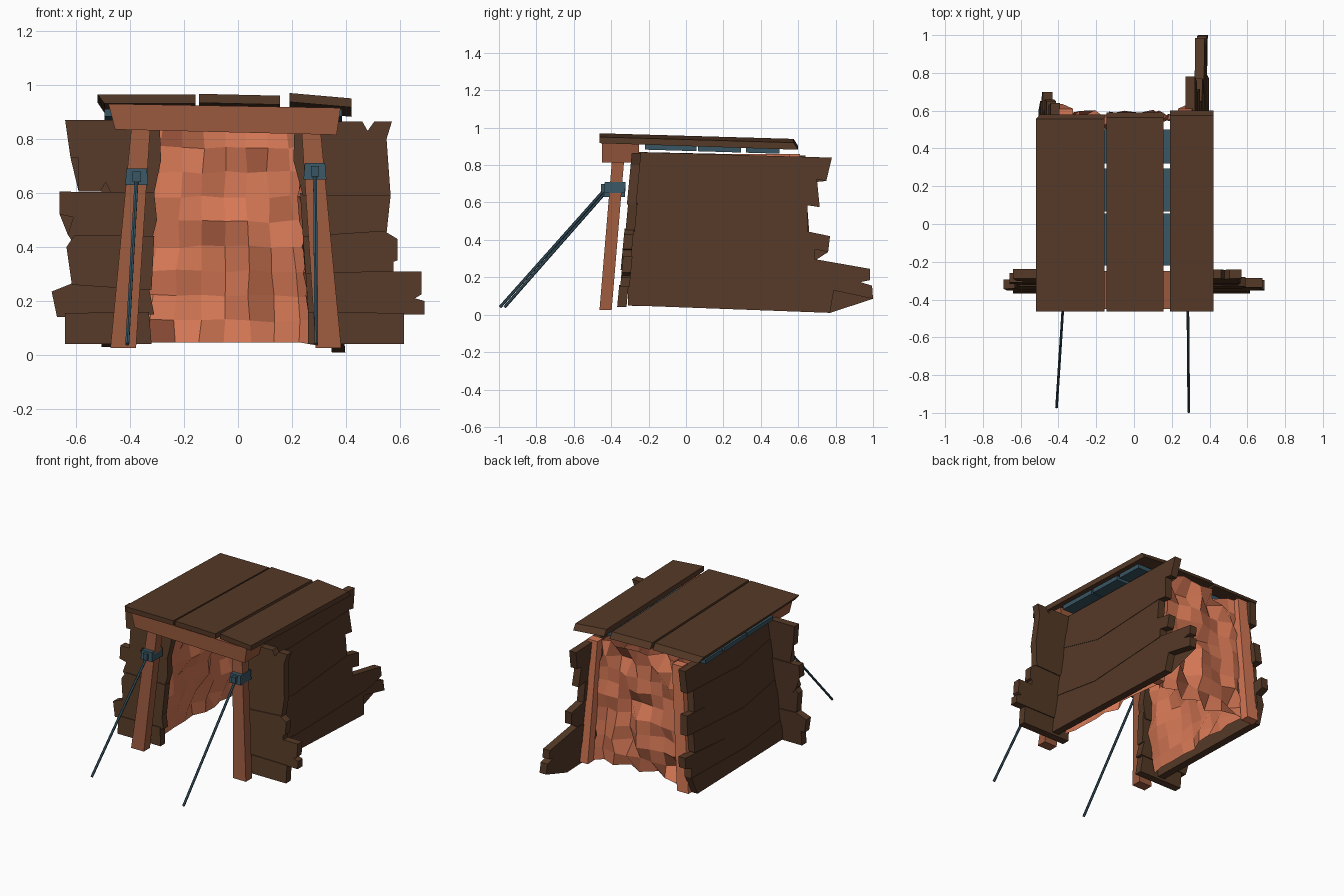
import bpy, bmesh, random
from mathutils import Vector

if "Cube" in bpy.data.objects:
    bpy.data.objects.remove(bpy.data.objects["Cube"])

random.seed(4)


def material(name, rgb):
    m = bpy.data.materials.new(name)
    m.diffuse_color = (*rgb, 1)
    m.use_nodes = True
    m.node_tree.nodes["Principled BSDF"].inputs["Base Color"].default_value = m.diffuse_color
    return m


DARK = material("dark_wood", (0.090, 0.041, 0.020))
WOOD = material("red_wood", (0.32, 0.10, 0.048))
ROCK = material("orange_rock", (0.66, 0.185, 0.09))
STEEL = material("blue_metal", (0.04, 0.092, 0.125))


def finish(bm, name, mat):
    bmesh.ops.recalc_face_normals(bm, faces=bm.faces)
    me = bpy.data.meshes.new(name)
    bm.to_mesh(me)
    bm.free()
    me.materials.append(mat)
    ob = bpy.data.objects.new(name, me)
    bpy.context.collection.objects.link(ob)
    return ob


def slab(name, outline, place, depth, mat):
    """Flat outline (u, v) given thickness; place(u, v, w) returns xyz."""
    bm = bmesh.new()
    a = [bm.verts.new(place(u, v, 0)) for u, v in outline]
    b = [bm.verts.new(place(u, v, depth)) for u, v in outline]
    n = len(a)
    bm.faces.new(a)
    bm.faces.new(b[::-1])
    for i in range(n):
        bm.faces.new((a[i], b[i], b[(i + 1) % n], a[(i + 1) % n]))
    bmesh.ops.triangulate(bm, faces=[f for f in bm.faces if len(f.verts) > 4])
    return finish(bm, name, mat)


def beam(name, p0, p1, s0, s1, mat):
    """Tapered upright with level rectangular ends."""
    bm = bmesh.new()
    rings = []
    for p, s in ((p0, s0), (p1, s1)):
        rings.append([bm.verts.new((p[0] + i * s[0] / 2, p[1] + j * s[1] / 2, p[2]))
                      for i, j in ((-1, -1), (1, -1), (1, 1), (-1, 1))])
    a, b = rings
    bm.faces.new(a)
    bm.faces.new(b)
    for i in range(4):
        k = (i + 1) % 4
        bm.faces.new((a[i], a[k], b[k], b[i]))
    return finish(bm, name, mat)


def rod(name, p0, p1, r, mat):
    p0, p1 = Vector(p0), Vector(p1)
    d = p1 - p0
    bm = bmesh.new()
    bmesh.ops.create_cone(bm, cap_ends=True, segments=6, radius1=r, radius2=r, depth=d.length)
    bm.transform(d.to_track_quat('Z', 'Y').to_matrix().to_4x4())
    bmesh.ops.translate(bm, verts=bm.verts, vec=(p0 + p1) / 2)
    return finish(bm, name, mat)


# Front wall planks, leaning back
def front(off):
    return lambda u, v, w: (u, -0.372 + 0.095 * v + w + off, v)


front_left = [
    [(-.64, .87), (-.29, .87), (-.285, .72), (-.31, .60), (-.47, .60), (-.49, .64), (-.51, .605), (-.59, .605), (-.59, .73), (-.62, .73)],
    [(-.66, .605), (-.31, .60), (-.30, .50), (-.325, .40), (-.60, .40), (-.63, .445), (-.61, .51), (-.66, .52)],
    [(-.635, .40), (-.605, .445), (-.31, .44), (-.32, .24), (-.615, .26)],
    [(-.69, .235), (-.615, .265), (-.33, .25), (-.31, .15), (-.67, .14)],
    [(-.64, .155), (-.33, .16), (-.32, .04), (-.64, .04)]]
front_right = [
    [(.57, .865), (.505, .865), (.48, .83), (.46, .865), (.21, .865), (.205, .72), (.24, .59), (.565, .59), (.55, .80)],
    [(.565, .59), (.23, .60), (.24, .44), (.55, .45)],
    [(.59, .43), (.54, .46), (.24, .44), (.25, .30), (.575, .31), (.575, .345), (.59, .35)],
    [(.68, .31), (.25, .31), (.26, .15), (.69, .15), (.69, .20), (.655, .21), (.68, .225)],
    [(.615, .155), (.26, .16), (.26, .04), (.615, .04)]]
for side, group in (("left", front_left), ("right", front_right)):
    for i, o in enumerate(group):
        slab(f"front_wall_plank_{side}_{i}", o, front((i % 2) * .006), .05, DARK)


# Long side wall planks, leaning in at the top
def right_side(off):
    return lambda u, v, w: (0.395 - 0.085 * v + off - w, u, v)


def left_side(off):
    return lambda u, v, w: (-0.505 + 0.075 * v - off + w, u, v)


right_planks = [
    [(-.27, .87), (.78, .84), (.75, .715), (.70, .725), (.70, .71), (.07, .71), (-.28, .75)],
    [(-.28, .75), (.07, .71), (.70, .725), (.715, .575), (.65, .585), (.07, .555), (-.28, .65)],
    [(-.28, .65), (.07, .555), (.65, .585), (.65, .445), (.07, .40), (-.29, .46)],
    [(-.29, .46), (.07, .40), (.65, .445), (.77, .42), (.76, .335), (.69, .35), (.69, .29), (.07, .25), (-.30, .31)],
    [(-.30, .31), (.07, .25), (.70, .295), (.985, .245), (.985, .185), (.83, .155), (.07, .14), (-.31, .18)],
    [(-.31, .18), (.07, .14), (.83, .155), (.93, .175), (.995, .155), (1.0, .085), (.79, .13), (.77, .01), (-.31, .05)]]
left_planks = [
    [(-.27, .87), (.64, .85), (.63, .70), (.07, .68), (-.28, .74)],
    [(-.28, .74), (.07, .68), (.57, .70), (.58, .56), (.07, .53), (-.28, .62)],
    [(-.28, .62), (.07, .53), (.65, .56), (.66, .43), (.07, .40), (-.29, .46)],
    [(-.29, .46), (.07, .40), (.60, .43), (.60, .30), (.07, .26), (-.30, .31)],
    [(-.30, .31), (.07, .26), (.70, .30), (.70, .23), (.64, .21), (.65, .15), (.07, .14), (-.31, .18)],
    [(-.31, .18), (.07, .14), (.65, .15), (.60, .03), (-.31, .05)]]
for side, group, put in (("right", right_planks, right_side), ("left", left_planks, left_side)):
    for i, o in enumerate(group):
        slab(f"side_wall_plank_{side}_{i}", o, put((i % 2) * .003), .05, DARK)


# Roof planks, sloping down to the back, tilted a little sideways
def roof(x0, x1, tilt, inset):
    def place(u, v, w):
        t = w / (x1 - x0)
        low = v < .9375 and t == 0
        return (x0 + w + (inset if low else 0), u, v + tilt[0] + (tilt[1] - tilt[0]) * t)
    return place


for i, (x0, x1, back, tilt, inset) in enumerate(((-.52, -.157, .555, (-.005, -.005), .025),
                                                 (-.145, .155, .565, (-.003, -.01), 0),
                                                 (.19, .42, .575, (0, -.02), 0))):
    prof = [(-.463, .97), (back, .94), (back + .025, .902), (-.463, .937)]
    slab(f"roof_plank_{i}", prof, roof(x0, x1, tilt, inset), x1 - x0, DARK)

# Metal sheets beneath the roof
for i, (y0, y1) in enumerate(((-.22, .055), (.065, .295), (.32, .50))):
    z0, z1 = .904 - .03 * y0, .904 - .03 * y1
    slab(f"roof_sheet_{i}", [(y0, z0), (y1, z1), (y1, z1 - .028), (y0, z0 - .028)],
         lambda u, v, w: (-.495 + w, u, v), .88, STEEL)

# Lintel
slab("lintel", [(-.48, .93), (.38, .915), (.365, .815), (-.455, .835)],
     lambda u, v, w: (u, -.45 + w, v), .20, WOOD)

# Front posts, with metal collar, hook and ground stay; back posts
for side, s, cx, foot, zc in (("left", -1, -.045, (-.41, -.97, .04), .66),
                              ("right", 1, -.045, (.29, -.995, .04), .68)):
    beam(f"front_post_{side}", (cx + s * .38, -.43, .025), (cx + s * .315, -.362, .84),
         (.095, .065), (.07, .065), WOOD)
    xc = cx + s * .33
    beam(f"post_collar_{side}", (xc, -.383, zc - .03), (xc, -.379, zc + .03),
         (.085, .115), (.075, .11), STEEL)
    beam(f"stay_hook_{side}", (xc, -.44, zc - .02), (xc, -.44, zc + .02), (.03, .03), (.03, .03), STEEL)
    rod(f"ground_stay_{side}", (xc, -.425, zc), foot, .008, STEEL)
    beam(f"back_post_{side}", (cx + s * .375, .605, .03), (cx + s * .315, .58, .86),
         (.085, .06), (.075, .06), ROCK)

# Faceted rock lining: left wall, back wall, right wall in one strip
NS, NB, NZ = 9, 8, 9
path = [(-1, -.29 + .84 * i / NS) for i in range(NS)]
path += [(-1 + 2 * i / NB, .575) for i in range(NB + 1)]
path += [(1, -.29 + .84 * i / NS) for i in reversed(range(NS))]
bm = bmesh.new()
grid = []
for t, y in path:
    col = []
    on_side = abs(t) == 1
    for k in range(NZ + 1):
        z = .035 + .825 * k / NZ
        x = -.05 + t * (.375 - .08 * z)
        dx = -t * random.uniform(0, .06) if on_side else random.uniform(-.006, .006)
        dy = random.uniform(-.015, .015) if on_side else random.uniform(-.035, .03)
        if not on_side and random.random() < .12:
            dy -= .05
        if y < -.25 or (on_side and y > .5):
            dy = 0
        dz = random.uniform(-.006, .006) if 0 < k < NZ else 0
        if k == 0:
            dz = .012 - .02 * y if t == 1 else .012
        col.append(bm.verts.new((x + dx, y + dy, z + dz)))
    grid.append(col)
for i in range(len(grid) - 1):
    for k in range(NZ):
        bm.faces.new((grid[i][k], grid[i + 1][k], grid[i + 1][k + 1], grid[i][k + 1]))
finish(bm, "rock_lining", ROCK)
